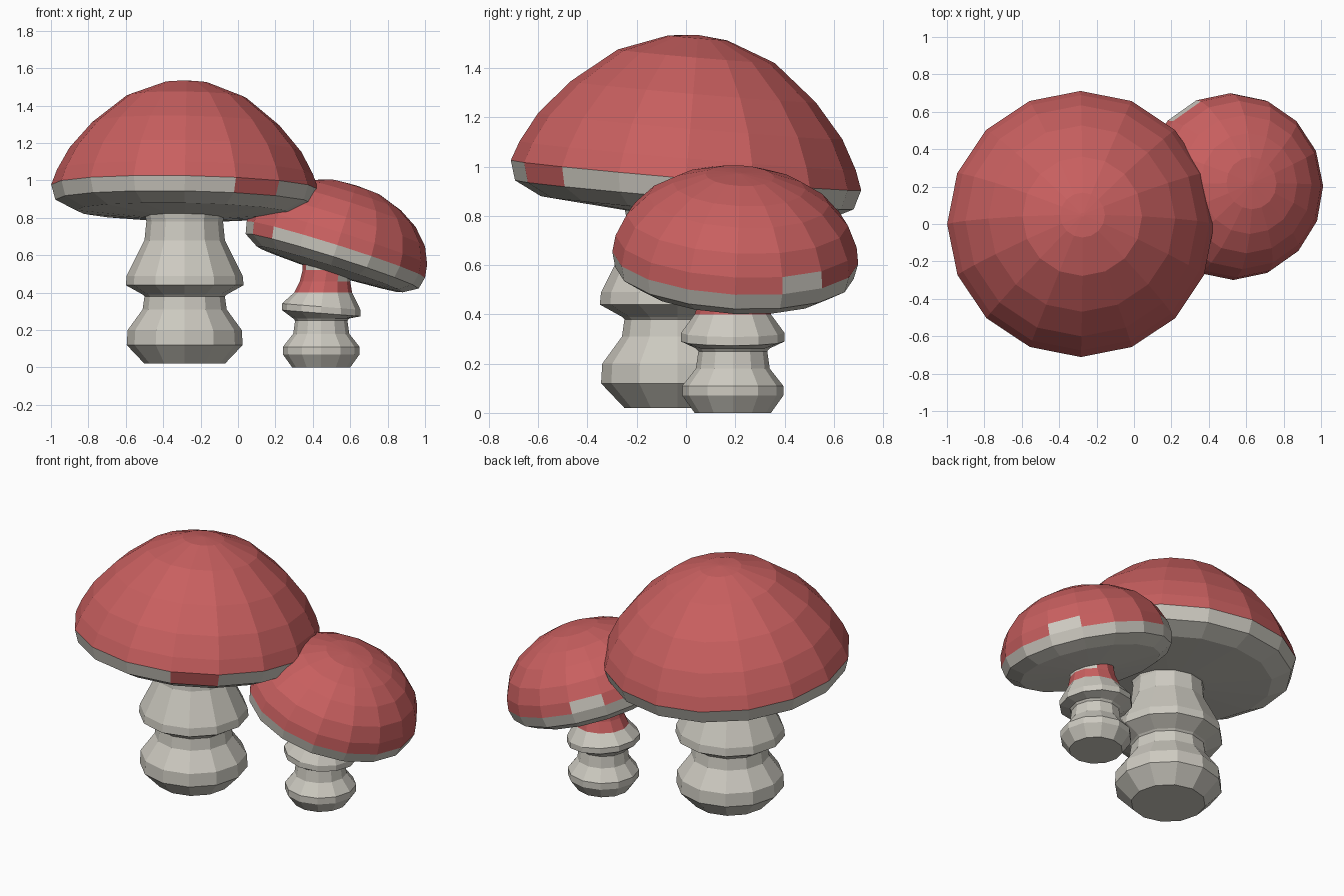
import bpy
import bmesh
from math import sin, cos, pi, radians

if "Cube" in bpy.data.objects:
    bpy.data.objects.remove(bpy.data.objects["Cube"])


def make_material(name, color):
    mat = bpy.data.materials.new(name)
    mat.use_nodes = True
    mat.diffuse_color = color
    bsdf = mat.node_tree.nodes["Principled BSDF"]
    bsdf.inputs["Base Color"].default_value = color
    bsdf.inputs["Roughness"].default_value = 0.9
    return mat


GREY, RED = 0, 1
MATERIALS = [make_material("pale grey", (0.61, 0.59, 0.53, 1)),
             make_material("cap red", (0.58, 0.115, 0.115, 1))]


def lathe(name, rings, sides, location, tilt=(0, 0), paint=None):
    """Rings are (radius, height, side shift, slope); paint(ring, side, centre) gives a material."""
    bm = bmesh.new()
    loops = []
    for ring in rings:
        radius, height, shift, slope = (*ring, 0, 0)[:4]
        loop = []
        for i in range(sides):
            a = 2 * pi * i / sides
            x = radius * cos(a)
            loop.append(bm.verts.new((x + shift, radius * sin(a), height + slope * x)))
        loops.append(loop)
    bm.faces.new(loops[0][::-1])
    for r, (low, high) in enumerate(zip(loops, loops[1:])):
        for i in range(sides):
            j = (i + 1) % sides
            face = bm.faces.new((low[i], low[j], high[j], high[i]))
            if paint:
                face.material_index = paint(r, i, face.calc_center_median())
    top = bm.faces.new(loops[-1])
    top.material_index = paint(len(rings), 0, top.calc_center_median()) if paint else GREY
    mesh = bpy.data.meshes.new(name)
    bm.to_mesh(mesh)
    bm.free()
    for mat in MATERIALS:
        mesh.materials.append(mat)
    obj = bpy.data.objects.new(name, mesh)
    obj.location = location
    obj.rotation_euler = (radians(tilt[0]), radians(tilt[1]), 0)
    bpy.context.collection.objects.link(obj)
    return obj


def cap_paint(rim, swapped):
    """Red above the rim ring, grey below, with a few single faces swapped."""
    def paint(ring, side, centre):
        color = RED if ring >= rim else GREY
        return 1 - color if (ring, side) in swapped else color
    return paint


# Large mushroom
lathe("large_cap",
      [(0.2, -0.165), (0.58, -0.135), (0.69, -0.08), (0.714, 0), (0.685, 0.08),
       (0.62, 0.2), (0.5, 0.34), (0.32, 0.485), (0.12, 0.56), (0.01, 0.571)],
      16, (-0.285, 0, 0.965), (-4.9, 1), cap_paint(3, {(2, 13)}))

lathe("large_stem",
      [(0.215, 0.02), (0.31, 0.12), (0.305, 0.2), (0.225, 0.31), (0.215, 0.38),
       (0.225, 0.39), (0.315, 0.44), (0.31, 0.49), (0.25, 0.61), (0.215, 0.68),
       (0.205, 0.78), (0.22, 0.86)],
      12, (-0.285, -0.035, 0))

# Small mushroom, its cap leaning to the side
lathe("small_cap",
      [(0.13, -0.13), (0.41, -0.11), (0.485, -0.065), (0.5, 0), (0.49, 0.07),
       (0.45, 0.16), (0.37, 0.245), (0.27, 0.305), (0.14, 0.35), (0.01, 0.36)],
      16, (0.523, 0.2, 0.63), (-3, 17.5), cap_paint(3, {(2, 9), (3, 1), (3, 5)}))


# Upper stem is stained red below a slanted line
def stain(ring, side, centre):
    return RED if 0.4 < centre.z < 0.53 - 0.5 * centre.x else GREY


lathe("small_stem",
      [(0.155, 0), (0.205, 0.07), (0.205, 0.11), (0.15, 0.18), (0.14, 0.25),
       (0.15, 0.262), (0.21, 0.29, 0, -0.08), (0.21, 0.325, 0, -0.08),
       (0.155, 0.4, 0.01), (0.135, 0.46, 0.02), (0.13, 0.52, 0.03), (0.13, 0.6, 0.03)],
      12, (0.445, 0.19, 0), paint=stain)
